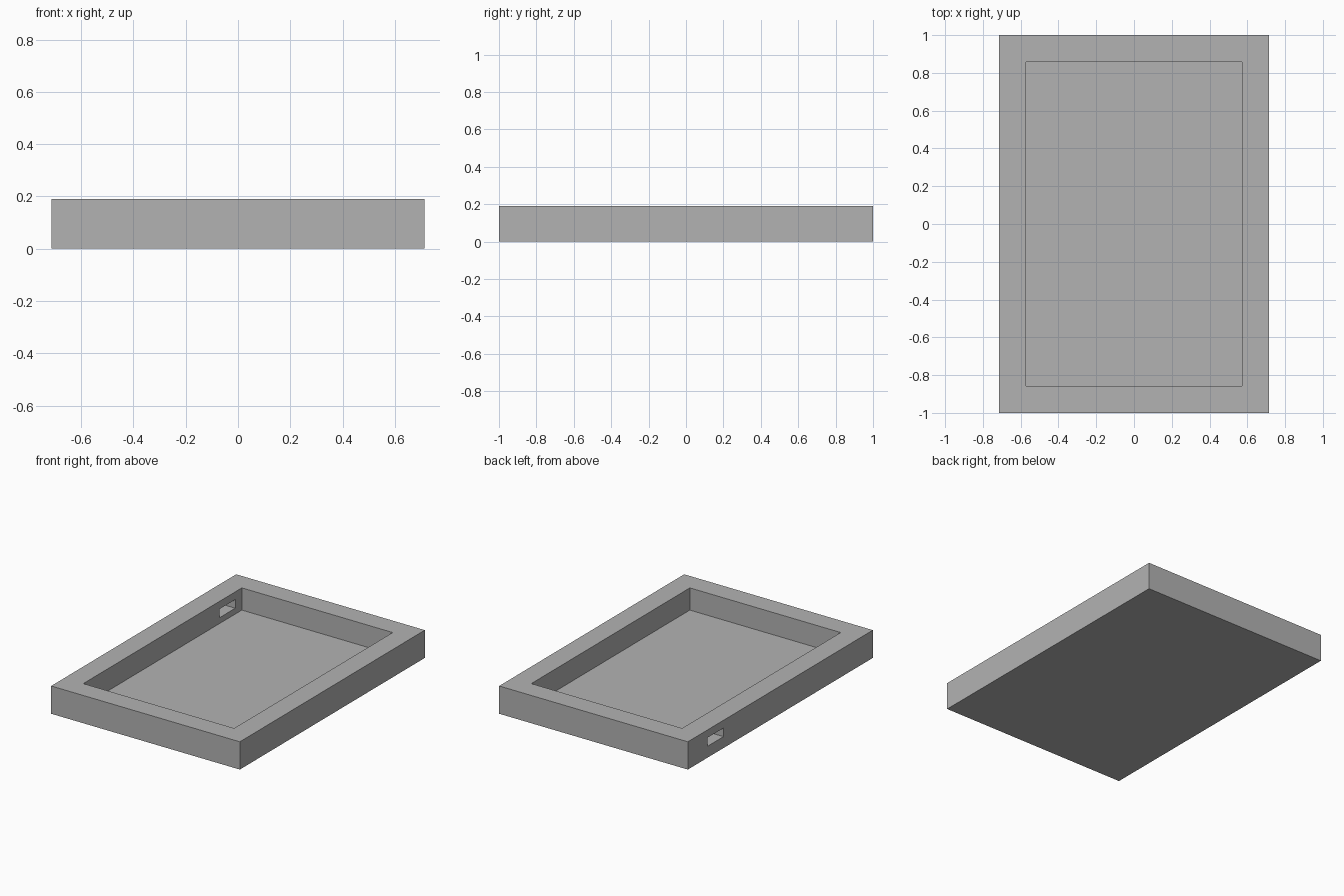
import bpy
import bmesh
from mathutils import Vector

cube = bpy.data.objects.get("Cube")
if cube:
    bpy.data.objects.remove(cube, do_unlink=True)

HALF_X, HALF_Y, HEIGHT = 0.714, 1.0, 0.19
WALL, FLOOR = 0.143, 0.038

grey = bpy.data.materials.new("plain grey")
grey.use_nodes = True
colour = (0.45, 0.45, 0.45, 1.0)
grey.diffuse_color = colour
grey.node_tree.nodes["Principled BSDF"].inputs["Base Color"].default_value = colour


def box(name, low, high):
    """Axis-aligned box between two corners."""
    low, high = Vector(low), Vector(high)
    bm = bmesh.new()
    bmesh.ops.create_cube(bm, size=1)
    bmesh.ops.scale(bm, vec=high - low, verts=bm.verts)
    bmesh.ops.translate(bm, vec=(low + high) / 2, verts=bm.verts)
    mesh = bpy.data.meshes.new(name)
    bm.to_mesh(mesh)
    bm.free()
    mesh.materials.append(grey)
    obj = bpy.data.objects.new(name, mesh)
    bpy.context.collection.objects.link(obj)
    return obj


def cut(target, cutter):
    """Subtract the cutter, then drop it."""
    mod = target.modifiers.new(cutter.name, "BOOLEAN")
    mod.operation, mod.solver, mod.object = "DIFFERENCE", "EXACT", cutter
    bpy.context.view_layer.objects.active = target
    bpy.ops.object.modifier_apply(modifier=mod.name)
    bpy.data.objects.remove(cutter, do_unlink=True)


# Open tray body
tray = box("tray", (-HALF_X, -HALF_Y, 0), (HALF_X, HALF_Y, HEIGHT))

# Recess leaving an even rim and a thin floor
inner_x, inner_y = HALF_X - WALL, HALF_Y - WALL
cut(tray, box("recess", (-inner_x, -inner_y, FLOOR), (inner_x, inner_y, HEIGHT + 0.1)))

# Slot through the right wall, near the back corner
cut(tray, box("slot", (-HALF_X - 0.1, 0.614, 0.078), (-inner_x + 0.1, 0.786, 0.137)))
